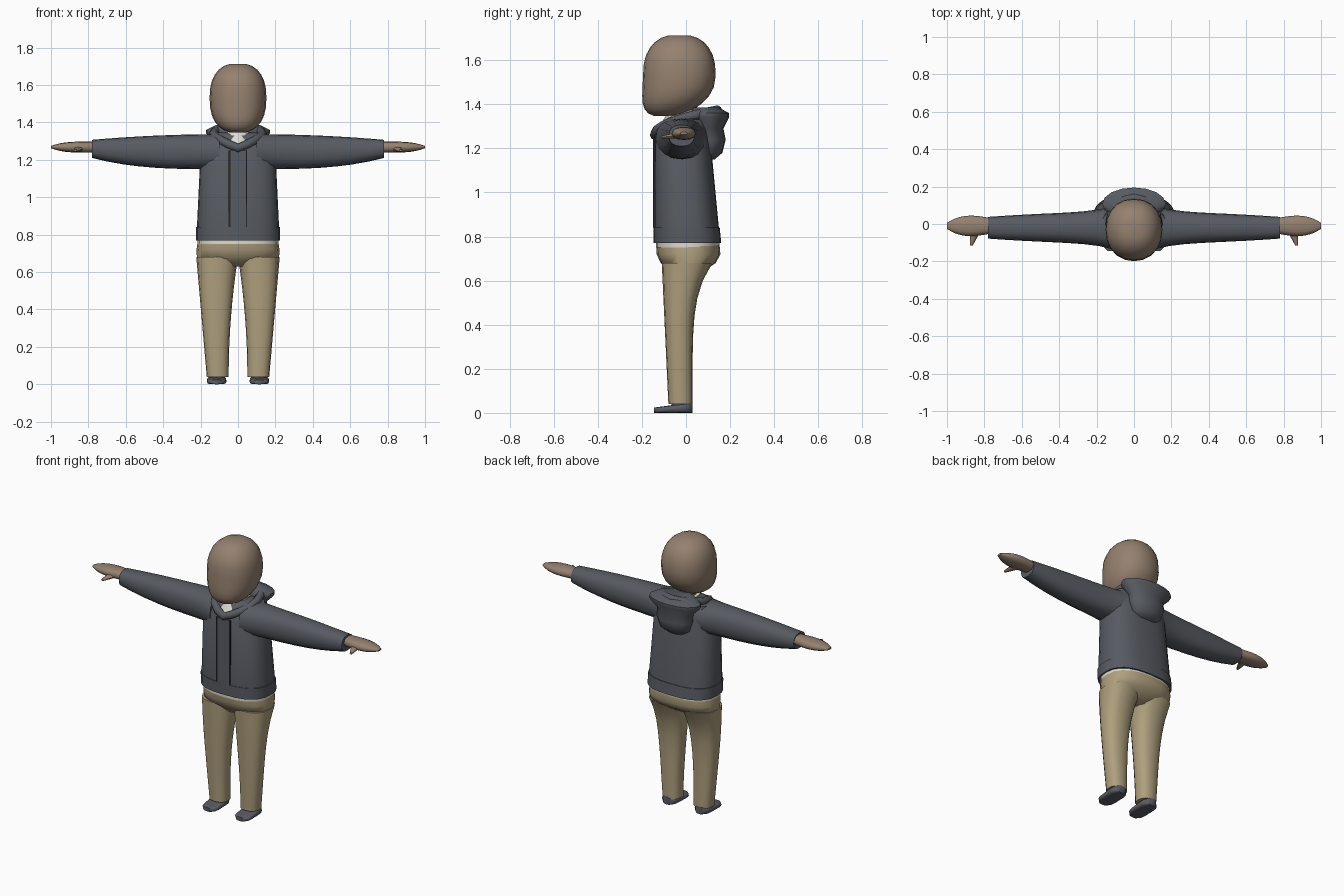
import bpy, bmesh, math
from mathutils import Vector

if "Cube" in bpy.data.objects:
    bpy.data.objects.remove(bpy.data.objects["Cube"])


def material(name, *rgb):
    created = bpy.data.materials.new(name)
    created.use_nodes = True
    created.diffuse_color = (*rgb, 1)
    shader = created.node_tree.nodes["Principled BSDF"]
    shader.inputs["Base Color"].default_value = (*rgb, 1)
    return created


skin = material("brown skin", .3, .22, .16)
slate = material("slate jacket", .095, .104, .12)
khaki = material("khaki trousers", .43, .35, .21)
white = material("off white shirt", .72, .7, .63)
grey = material("grey shoe", .1, .105, .125)
dark = material("dark seam", .02, .02, .03)


def smooth(ob, degrees=50):
    bpy.ops.object.select_all(action="DESELECT")
    ob.select_set(True)
    bpy.context.view_layer.objects.active = ob
    bpy.ops.object.shade_smooth_by_angle(angle=math.radians(degrees))


def finish(name, bm, colour):
    bmesh.ops.recalc_face_normals(bm, faces=bm.faces)
    mesh = bpy.data.meshes.new(name)
    bm.to_mesh(mesh)
    bm.free()
    mesh.materials.append(colour)
    ob = bpy.data.objects.new(name, mesh)
    bpy.context.collection.objects.link(ob)
    smooth(ob)


def bulge(value, power):
    """Square off a sine or cosine into a superellipse coordinate."""
    return math.copysign(abs(value) ** (2 / power), value)


def steps(count):
    return [i / count for i in range(count + 1)]


def loft(name, colour, axis, rings, sides=16, power=2.4, mirror=1):
    """Skin rounded sections; a ring is (position, low corner, high corner)."""
    bm = bmesh.new()
    loops = []
    for position, low, high in rings:
        low, high = Vector(low), Vector(high)
        centre, radius = (low + high) / 2, (high - low) / 2
        loop = []
        for i in range(sides):
            angle = math.tau * i / sides
            point = [centre.x + radius.x * bulge(math.cos(angle), power),
                     centre.y + radius.y * bulge(math.sin(angle), power)]
            point.insert("xyz".index(axis), position)
            point[0] *= mirror
            loop.append(bm.verts.new(point))
        loops.append(loop)
    for lower, upper in zip(loops, loops[1:]):
        for i in range(sides):
            j = (i + 1) % sides
            bm.faces.new((lower[i], lower[j], upper[j], upper[i]))
    bm.faces.new(loops[0])
    bm.faces.new(loops[-1])
    finish(name, bm, colour)


def body(name, colour, *rows, **options):
    """Symmetric upright loft from rows of height, half width, front, back."""
    rings = [(z, (-width, front), (width, back)) for z, width, front, back in rows]
    loft(name, colour, "z", rings, **options)


def plate(name, colour, left, right, front):
    """Thin strip standing on the front of the jacket."""
    bm = bmesh.new()
    bmesh.ops.create_cube(bm, size=1)
    low, high = Vector((left, front, .84)), Vector((right, -.14, 1.25))
    for vert in bm.verts:
        vert.co = (low + high) / 2 + vert.co * (high - low)
    finish(name, bm, colour)


# Head: egg whose lower half leans forward to the chin
head_rows = []
for t in steps(14)[1:-1]:
    height = -bulge(math.cos(math.pi * t), 2.4)
    spread = bulge(math.sin(math.pi * t), 2.4)
    middle = -.03 - .07 * min(height, 0) ** 2
    depth = .165 * spread
    head_rows.append((1.53 + .187 * height, .152 * spread, middle - depth, middle + depth))
body("head", skin, *head_rows, sides=20, power=2.2)
body("neck", skin, (1.25, .05, -.07, .05), (1.42, .05, -.07, .05))

# Shirt showing at the neck and below the hem
body("shirt_collar", white, (1.27, .09, -.14, .08), (1.35, .07, -.09, .08))
body("shirt_hem", white, (.75, .217, -.137, .153), (.8, .217, -.137, .15), sides=20)

# Jacket
body("jacket_hem", slate, (.77, .225, -.147, .16), (.84, .225, -.147, .153),
     sides=24, power=2.6)
body("jacket_body", slate, (.83, .22, -.144, .15), (1.25, .2, -.142, .11),
     (1.33, .17, -.1, .09), (1.345, .11, -.07, .08), sides=24, power=2.6)
plate("front_placket", slate, -.045, .045, -.148)
plate("right_placket_seam", dark, -.05, -.04, -.149)
plate("left_placket_seam", dark, .043, .048, -.149)

# Hood: folded bag behind the shoulders
body("hood_bag", slate, (1.15, .06, .07, .13), (1.18, .1, .05, .165),
     (1.24, .12, .04, .18), (1.29, .12, .04, .17), (1.34, .17, .02, .195),
     (1.36, .17, .02, .195), (1.385, .12, .03, .15), power=2)

# Hood collar: a roll climbing from the chest to the nape
curve = bpy.data.curves.new("hood_collar", "CURVE")
curve.dimensions = "3D"
curve.bevel_depth = .024
curve.bevel_resolution = 2
spline = curve.splines.new("POLY")
turns = steps(16)[:-1]
spline.points.add(len(turns) - 1)
for point, t in zip(spline.points, turns):
    angle = math.tau * t
    point.co = (.13 * math.sin(angle), -.14 * math.cos(angle),
                1.262 + .11 * math.sin(angle / 2), 1)
spline.use_cyclic_u = True
curve.materials.append(slate)
collar = bpy.data.objects.new("hood_collar", curve)
bpy.context.collection.objects.link(collar)
bpy.ops.object.select_all(action="DESELECT")
collar.select_set(True)
bpy.context.view_layer.objects.active = collar
bpy.ops.object.convert(target="MESH")
smooth(collar)

# Trouser seat
body("trouser_seat", khaki, (.63, .1, -.07, .06), (.68, .22, -.115, .135),
     (.72, .222, -.133, .156), (.765, .215, -.135, .152), sides=20)

# Sleeve: flares into the shoulder, narrows to the wrist
sleeve = []
for t in steps(8):
    depth = .083 - .025 * t ** 2 + .035 * (1 - t) ** 6
    sleeve.append((.1 + .68 * t, (-.02 - depth, 1.15 + .06 * t ** 3),
                   (-.02 + depth, 1.337 - .03 * t ** 2)))

# Hand: mitten with a thin rounded tip
hand = []
for t in steps(10):
    wide = (.04 + .015 * math.sin(math.pi * t)) * (1 - .6 * t ** 6)
    thick = .03 * (1 - .8 * t ** 4)
    hand.append((.76 + .24 * t, (-.01 - wide, 1.268 - thick), (-.01 + wide, 1.268 + thick)))

# Thumb: short taper pointing forward
thumb = []
for t in steps(4):
    x, z = .845 + .025 * t, 1.26 - .01 * t
    wide, thick = .03 - .022 * t, .016 - .01 * t
    thumb.append((-.03 - .085 * t, (x - wide, z - thick), (x + wide, z + thick)))

# Trouser leg: swells towards the hip and seat
leg = [(.04 + .64 * t, (.05 - .05 * t ** 2, -.08 - .03 * t),
        (.167 + .056 * t, .03 + .09 * t ** 5)) for t in steps(8)]

# Shoe: flat sole, low rounded toe, taller heel
shoe = []
for t in steps(8):
    along = 2 * t - 1
    wide = .052 * (1 - .5 * along ** 6)
    shoe.append((-.145 + .175 * t, (.114 - wide, 0), (.114 + wide, .036 + .012 * along)))
ankle = [(z, (.07, -.065), (.155, .022)) for z in (.02, .08)]

for label, mirror in (("left", 1), ("right", -1)):
    loft(label + "_sleeve", slate, "x", sleeve, mirror=mirror)
    loft(label + "_hand", skin, "x", hand, sides=12, mirror=mirror)
    loft(label + "_thumb", skin, "y", thumb, sides=8, mirror=mirror)
    loft(label + "_trouser_leg", khaki, "z", leg, mirror=mirror)
    loft(label + "_shoe", grey, "y", shoe, power=3.5, mirror=mirror)
    loft(label + "_ankle", grey, "z", ankle, mirror=mirror)
